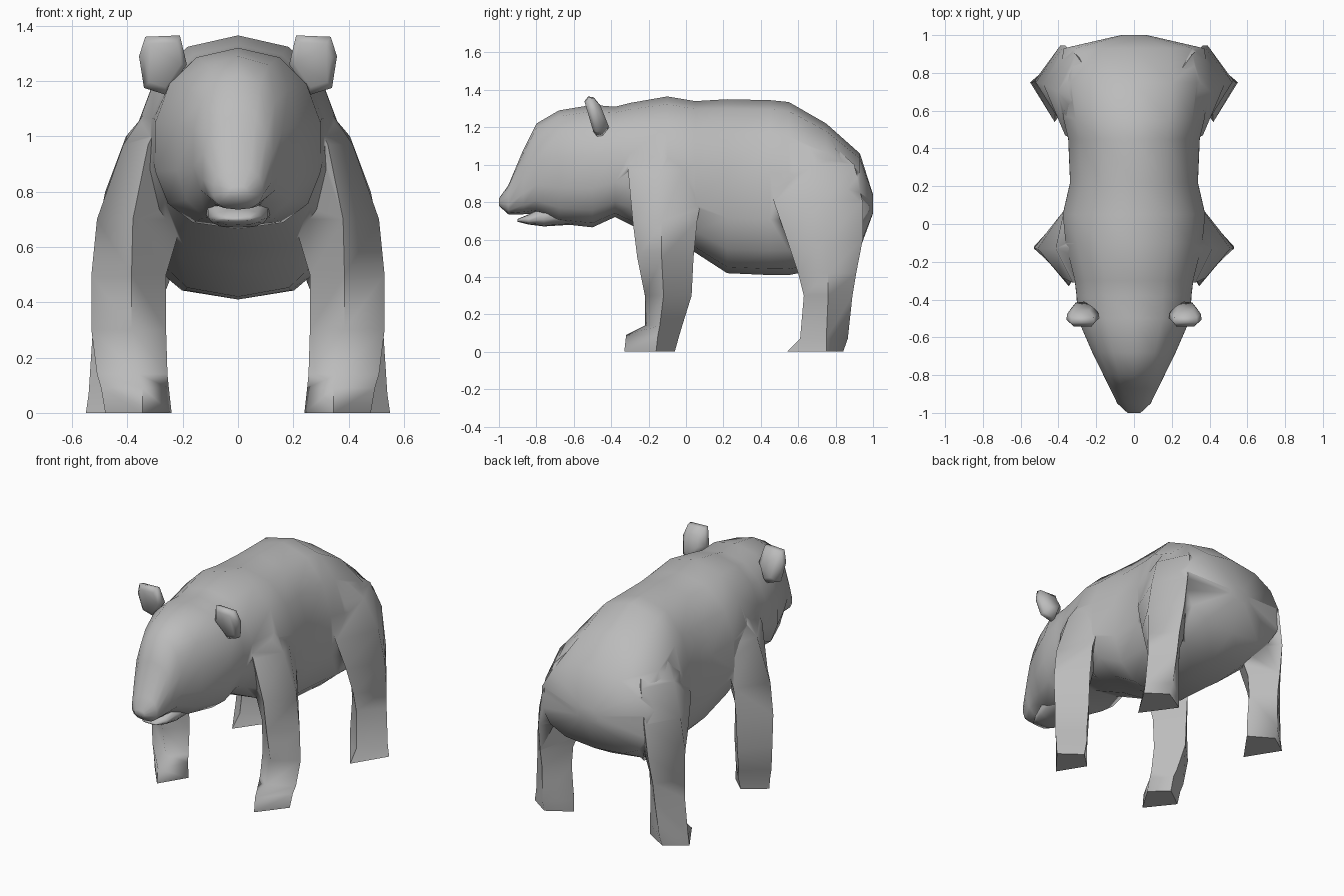
import bpy
import bmesh
from math import cos, sin, pi, radians
from mathutils import Vector

cube = bpy.data.objects.get("Cube")
if cube:
    bpy.data.objects.remove(cube, do_unlink=True)

fur = bpy.data.materials.new("grey fur")
fur.use_nodes = True
fur.diffuse_color = (0.5, 0.5, 0.5, 1)
fur.node_tree.nodes["Principled BSDF"].inputs["Base Color"].default_value = (0.5, 0.5, 0.5, 1)


def power(value, exponent):
    return (1 if value >= 0 else -1) * abs(value) ** exponent


def shade(obj, angle):
    bpy.ops.object.select_all(action="DESELECT")
    obj.select_set(True)
    bpy.context.view_layer.objects.active = obj
    bpy.ops.object.shade_smooth_by_angle(angle=radians(angle))


def loft(name, rings, angle=80):
    """Skin a list of equal point rings and cap both ends."""
    bm = bmesh.new()
    rows = [[bm.verts.new(p) for p in ring] for ring in rings]
    n = len(rows[0])
    for a, b in zip(rows, rows[1:]):
        for i in range(n):
            j = (i + 1) % n
            bm.faces.new((a[i], a[j], b[j], b[i]))
    bm.faces.new(rows[0])
    bm.faces.new(rows[-1])
    bmesh.ops.recalc_face_normals(bm, faces=bm.faces)
    mesh = bpy.data.meshes.new(name)
    bm.to_mesh(mesh)
    bm.free()
    obj = bpy.data.objects.new(name, mesh)
    bpy.context.collection.objects.link(obj)
    mesh.materials.append(fur)
    shade(obj, angle)
    return obj


def body_ring(y, top, bottom, half, count=14):
    """Upright section: rounded back, broader belly."""
    mid = bottom + (top - bottom) * 0.47
    ring = []
    for i in range(count):
        a = 2 * pi * i / count + pi / 2
        s, c = sin(a), cos(a)
        if s > 0:
            ring.append(Vector((half * power(c, 0.85), y, mid + (top - mid) * s)))
        else:
            ring.append(Vector((half * power(c, 0.75), y, mid + (mid - bottom) * power(s, 0.75))))
    return ring


def leg_ring(side, z, inner, mid_x, outer, front, mid_y, back):
    """Level diamond section of a leg."""
    return [Vector((side * x, y, z)) for x, y in
            ((outer, mid_y), (mid_x, back), (inner, mid_y), (mid_x, front))]


# Trunk, neck, head and muzzle: y, top, bottom, half width
trunk = [
    (-1.0, 0.82, 0.78, 0.035), (-0.95, 0.89, 0.735, 0.09), (-0.87, 1.08, 0.735, 0.13),
    (-0.8, 1.22, 0.74, 0.165), (-0.68, 1.29, 0.685, 0.225), (-0.5, 1.32, 0.665, 0.305),
    (-0.38, 1.31, 0.72, 0.31), (-0.3, 1.33, 0.68, 0.32), (-0.1, 1.365, 0.58, 0.37),
    (0.05, 1.34, 0.53, 0.385), (0.22, 1.35, 0.42, 0.345), (0.45, 1.345, 0.41, 0.355),
    (0.55, 1.335, 0.41, 0.38), (0.75, 1.22, 0.45, 0.41), (0.93, 1.06, 0.55, 0.38),
    (1.0, 0.84, 0.74, 0.07),
]
body = loft("body", [body_ring(*row) for row in trunk])

# Lower jaw
jaw = [(-0.9, 0.71, 0.695, 0.05), (-0.84, 0.735, 0.68, 0.085),
       (-0.76, 0.78, 0.67, 0.11), (-0.6, 0.85, 0.68, 0.13)]
lower_jaw = loft("lower_jaw", [body_ring(*row) for row in jaw])

# Legs: z, inner / middle / outer x, front / middle / back y
front_leg = [
    (0, 0.24, 0.345, 0.48, -0.33, -0.16, -0.06), (0.09, 0.25, 0.345, 0.495, -0.32, -0.15, -0.035),
    (0.14, 0.255, 0.36, 0.51, -0.22, -0.14, -0.02), (0.3, 0.26, 0.385, 0.53, -0.22, -0.12, 0.03),
    (0.5, 0.26, 0.385, 0.53, -0.26, -0.13, 0.04), (0.7, 0.2, 0.38, 0.51, -0.285, -0.13, 0.06),
    (0.97, 0.08, 0.325, 0.415, -0.31, -0.13, 0.11), (1.18, 0.05, 0.22, 0.275, -0.3, -0.12, 0.08),
]
hind_leg = [
    (0, 0.27, 0.42, 0.55, 0.54, 0.75, 0.84), (0.07, 0.27, 0.415, 0.54, 0.61, 0.75, 0.865),
    (0.3, 0.28, 0.4, 0.525, 0.63, 0.76, 0.89), (0.42, 0.27, 0.4, 0.525, 0.6, 0.76, 0.91),
    (0.6, 0.2, 0.39, 0.52, 0.54, 0.75, 0.945), (0.8, 0.12, 0.365, 0.48, 0.47, 0.74, 0.945),
    (1.0, 0.08, 0.31, 0.405, 0.44, 0.7, 0.9), (1.16, 0.03, 0.18, 0.27, 0.46, 0.62, 0.72),
]

# Ear outline in x and z, leaning forward towards the tip
ear = [(0.21, 1.365), (0.335, 1.36), (0.358, 1.29), (0.34, 1.175), (0.26, 1.15), (0.185, 1.26)]


def ear_ring(side, y, scale):
    cx, cz = 0.27, 1.26
    return [Vector((side * (cx + (x - cx) * scale), y - 0.22 * (z - cz), cz + (z - cz) * scale))
            for x, z in ear]


for side, label in ((1, "left"), (-1, "right")):
    for part, rows in (("front_leg", front_leg), ("hind_leg", hind_leg)):
        limb = loft(f"{label}_{part}", [leg_ring(side, *row) for row in rows])
        # Fuse each limb into the trunk
        join = body.modifiers.new(limb.name, "BOOLEAN")
        join.operation, join.solver, join.object = "UNION", "EXACT", limb
        bpy.context.view_layer.objects.active = body
        bpy.ops.object.modifier_apply(modifier=join.name)
        bpy.data.objects.remove(limb, do_unlink=True)
    # Cushion-shaped ear
    loft(f"{label}_ear", [ear_ring(side, y, s) for y, s in
                          ((-0.52, 0.75), (-0.5, 1), (-0.47, 0.95), (-0.435, 0.55))])

# Round the limbs and joints, with flat soles
shade(body, 120)
for face in body.data.polygons:
    if face.center.z < 0.01:
        face.use_smooth = False
